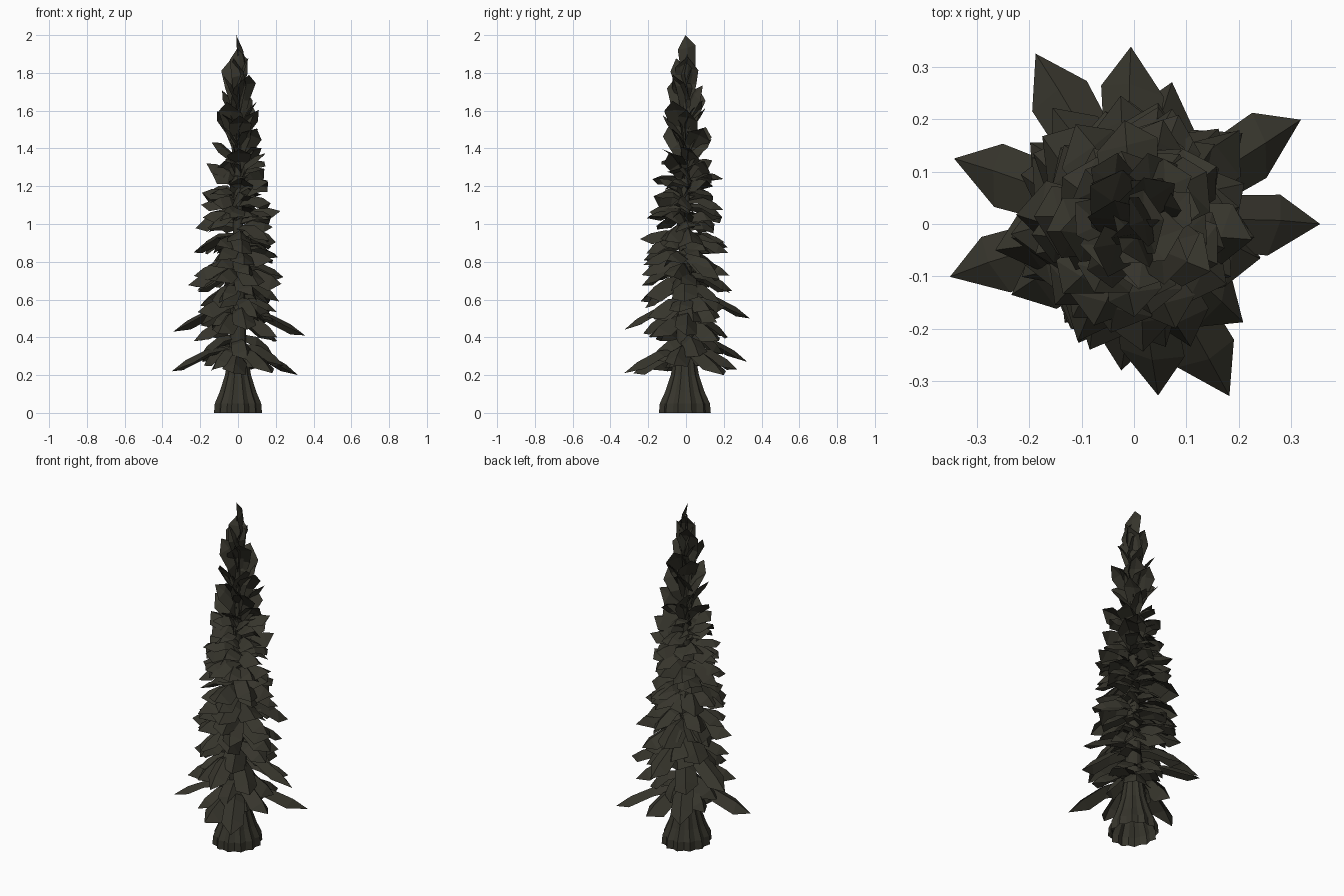
import bpy, bmesh, math, random
from mathutils import Vector, Matrix

if "Cube" in bpy.data.objects:
    bpy.data.objects.remove(bpy.data.objects["Cube"])

random.seed(5)

mat = bpy.data.materials.new("dark olive")
mat.diffuse_color = (0.037, 0.035, 0.025, 1)
mat.use_nodes = True
mat.node_tree.nodes["Principled BSDF"].inputs["Base Color"].default_value = mat.diffuse_color


def finish(bm, name):
    me = bpy.data.meshes.new(name)
    bm.to_mesh(me)
    bm.free()
    me.materials.append(mat)
    ob = bpy.data.objects.new(name, me)
    bpy.context.collection.objects.link(ob)
    return ob


# Trunk: fluted flared foot, open below, tapering to a thin spike
bm = bmesh.new()
SIDES = 24
profile = [(0, .124, .06), (.05, .12, .06), (.11, .095, .06), (.2, .068, .05),
           (.35, .045, .02), (1.0, .026, 0), (1.6, .013, 0), (1.93, .003, 0)]
rings = []
for z, r, flute in profile:
    ring = []
    for i in range(SIDES):
        a = math.tau * i / SIDES
        k = r * (1 + (flute if i % 2 else -flute))
        ring.append(bm.verts.new((k * math.cos(a), k * math.sin(a) * 1.08 - .006, z)))
    rings.append(ring)
for lo, hi in zip(rings, rings[1:]):
    for i in range(SIDES):
        j = (i + 1) % SIDES
        bm.faces.new((lo[i], lo[j], hi[j], hi[i]))
finish(bm, "trunk")


def add_bough(bm, deg, tip_z, reach, rise, half_w, fold=.45, roll=0):
    """One pointed bough: a sheet folded along its midrib, arching from the trunk."""
    a = math.radians(deg)
    out, side = Vector((math.cos(a), math.sin(a), 0)), Vector((-math.sin(a), math.cos(a), 0))
    root, tip = Vector((0, 0, tip_z - rise)), out * reach + Vector((0, 0, tip_z))
    axis = tip - root
    side = Matrix.Rotation(math.radians(roll), 3, axis.normalized()) @ side
    normal = axis.cross(side).normalized()
    rows = []
    for t, w in ((0, .45), (.42, .9), (.76, 1), (1, 0)):
        mid = root.lerp(tip, t) + normal * .04 * math.sin(math.pi * t)
        if w == 0:
            rows.append([bm.verts.new(mid)])
            continue
        drop = normal * half_w * w * -fold
        skew = axis * random.uniform(-.06, .06)
        rows.append([bm.verts.new(mid + side * half_w * w + drop + skew),
                     bm.verts.new(mid),
                     bm.verts.new(mid - side * half_w * w + drop - skew)])
    for p, q in zip(rows, rows[1:]):
        for i in (0, 1):
            if len(q) == 1:
                bm.faces.new((p[i], q[0], p[i + 1]))
            else:
                bm.faces.new((p[i], q[i], q[i + 1], p[i + 1]))


# Two long drooping skirts of boughs at the bottom
bm = bmesh.new()
for deg, z, reach in ((32, .20, .375), (120, .27, .375), (196, .22, .365), (299, .21, .375),
                      (0, .41, .355), (160, .43, .365), (278, .44, .33), (91, .50, .338)):
    add_bough(bm, deg, z, reach, -.14, .06, .6, random.uniform(-15, 15))
for deg, z, reach in ((75, .23, .28), (265, .21, .28), (235, .23, .23), (345, .25, .25), (155, .25, .2),
                      (40, .38, .27), (125, .40, .27), (210, .38, .27), (318, .40, .28), (245, .42, .25),
                      (20, .30, .2), (100, .31, .2), (180, .30, .2), (285, .28, .19),
                      (55, .24, .15), (215, .24, .15), (325, .24, .15)):
    add_bough(bm, deg, z, reach, -.12, .064, .8, random.uniform(-15, 15))
finish(bm, "lower_boughs")

# Dense middle tiers: tip height, reach, rise of tip above root, count, half width
tiers = [(.48, .22, -.10, 6, .064), (.54, .25, -.10, 7, .064), (.61, .25, -.09, 7, .064),
         (.67, .28, -.09, 7, .064), (.74, .25, -.07, 7, .064), (.81, .255, -.06, 7, .064),
         (.88, .235, -.05, 7, .064), (.94, .24, -.05, 7, .064), (1.01, .22, -.02, 6, .064),
         (1.07, .23, 0, 6, .062), (1.14, .195, .01, 6, .06), (1.2, .195, .03, 6, .06),
         (1.27, .17, .06, 5, .06), (1.34, .17, .1, 5, .06)]
bm = bmesh.new()
for k, (z, reach, rise, n, w) in enumerate(tiers):
    for i in range(n):
        deg = k * 47 + 360 * i / n + random.uniform(-12, 12)
        add_bough(bm, deg, z + random.uniform(-.04, .04), reach * random.uniform(.82, 1.02),
                  rise + random.uniform(-.05, .05), w * random.uniform(.9, 1.1),
                  random.uniform(.4, 1), random.uniform(-25, 25))
finish(bm, "middle_boughs")

# Steep crown tiers: fewer, broad, upright boughs
crown = [(1.43, .145, .16, 4, .062), (1.5, .14, .2, 4, .062), (1.59, .12, .22, 4, .062),
         (1.68, .12, .25, 4, .062), (1.76, .095, .25, 3, .066), (1.86, .06, .27, 3, .062)]
bm = bmesh.new()
for k, (z, reach, rise, n, w) in enumerate(crown):
    for i in range(n):
        deg = k * 50 + 360 * i / n + random.uniform(-12, 12)
        add_bough(bm, deg, z + random.uniform(-.04, .03), reach * random.uniform(.85, 1.05),
                  rise, w, .2, random.uniform(-45, 45))
finish(bm, "crown_boughs")

# Leader: crossed upright boughs forming the tip
bm = bmesh.new()
add_bough(bm, 200, 2.0, .01, .28, .05, .2)
add_bough(bm, 110, 1.93, .01, .25, .05, .2)
finish(bm, "tree_tip")
